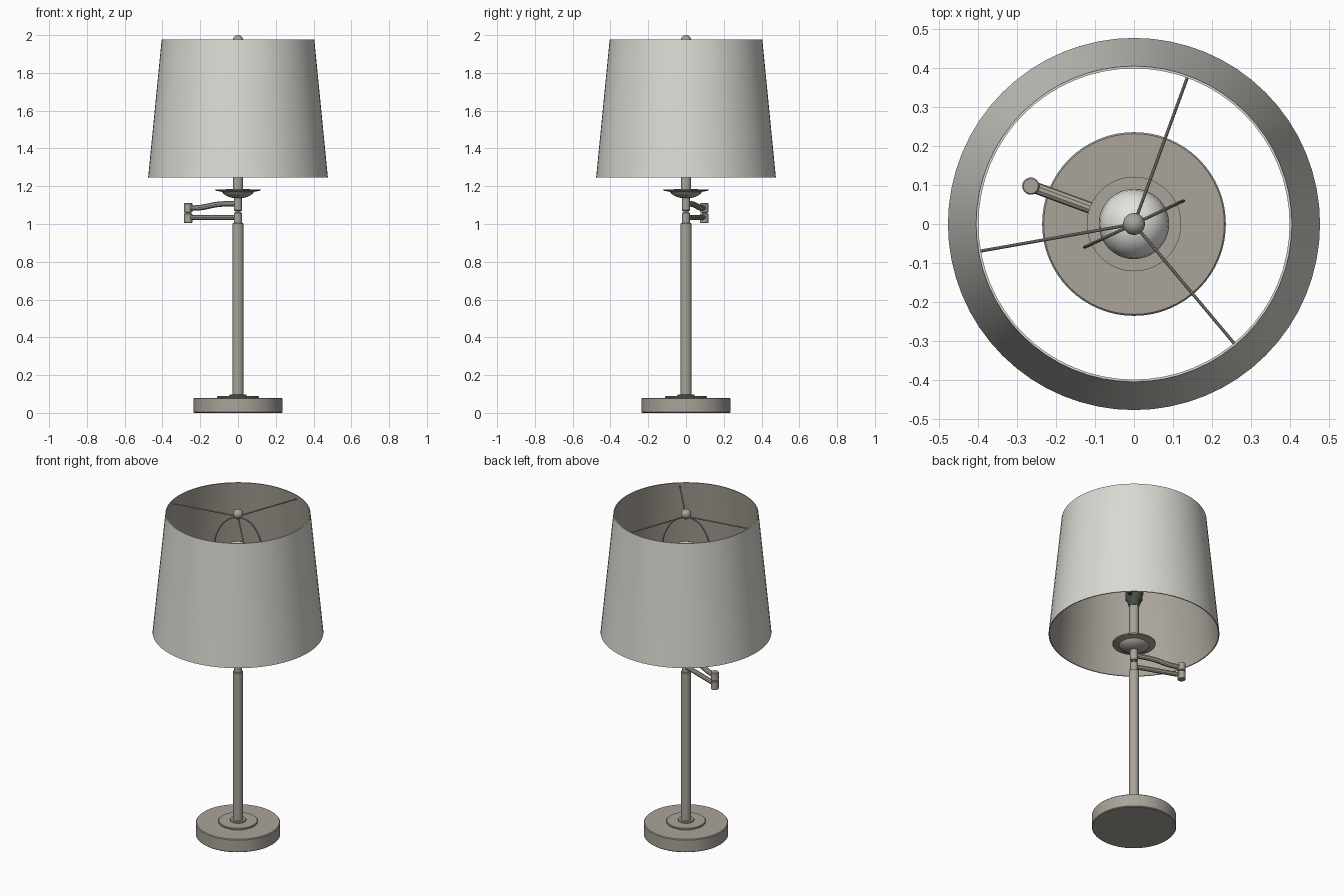
import bpy, math
from mathutils import Vector

if "Cube" in bpy.data.objects:
    bpy.data.objects.remove(bpy.data.objects["Cube"])


def material(name, rgb):
    m = bpy.data.materials.new(name)
    m.diffuse_color = (*rgb, 1)
    m.use_nodes = True
    m.node_tree.nodes["Principled BSDF"].inputs["Base Color"].default_value = m.diffuse_color
    return m


METAL = material("warm grey metal", (0.40, 0.37, 0.32))
FABRIC = material("off white fabric", (0.70, 0.70, 0.65))
GLASS = material("white glass", (0.76, 0.76, 0.73))
DARK = material("dark socket", (0.07, 0.075, 0.065))


def finish(ob, mats):
    for m in mats:
        ob.data.materials.append(m)
    bpy.ops.object.select_all(action='DESELECT')
    bpy.context.view_layer.objects.active = ob
    ob.select_set(True)
    bpy.ops.object.shade_smooth_by_angle(angle=math.radians(35))
    return ob


def lathe(name, profile, mat, at=(0, 0), n=48, closed=False):
    """Revolve (radius, z) points, listed bottom to top on the outside."""
    verts, rings, faces = [], [], []
    for r, z in profile:
        count = 1 if r == 0 else n
        rings.append([len(verts) + i for i in range(count)])
        for i in range(count):
            a = 2 * math.pi * i / n
            verts.append((at[0] + r * math.cos(a), at[1] + r * math.sin(a), z))
    pairs = list(zip(rings, rings[1:]))
    if closed:
        pairs.append((rings[-1], rings[0]))
    for lo, hi in pairs:
        for i in range(n):
            j = (i + 1) % n
            if len(lo) == 1:
                faces.append((lo[0], hi[j], hi[i]))
            elif len(hi) == 1:
                faces.append((lo[i], lo[j], hi[0]))
            else:
                faces.append((lo[i], lo[j], hi[j], hi[i]))
    me = bpy.data.meshes.new(name)
    me.from_pydata(verts, [], faces)
    ob = bpy.data.objects.new(name, me)
    bpy.context.collection.objects.link(ob)
    return finish(ob, [mat])


def cylinder(name, r, z0, z1, mat=METAL, at=(0, 0), bevel=0.003, n=32):
    b = bevel
    return lathe(name, [(0, z0), (r - b, z0), (r, z0 + b), (r, z1 - b), (r - b, z1), (0, z1)], mat, at, n)


def ball(name, r, z, mat, n=32):
    prof = [(r * math.sin(math.pi * k / 16) if 0 < k < 16 else 0,
             z - r * math.cos(math.pi * k / 16)) for k in range(17)]
    return lathe(name, prof, mat, n=n)


def tube(name, points, r, mat=METAL, smooth=False, cyclic=False):
    cu = bpy.data.curves.new(name, 'CURVE')
    cu.dimensions = '3D'
    cu.bevel_depth = r
    cu.bevel_resolution = 3
    cu.use_fill_caps = True
    if smooth:
        sp = cu.splines.new('BEZIER')
        sp.bezier_points.add(len(points) - 1)
        for p, co in zip(sp.bezier_points, points):
            p.co = co
            p.handle_left_type = p.handle_right_type = 'AUTO'
    else:
        sp = cu.splines.new('POLY')
        sp.points.add(len(points) - 1)
        for p, co in zip(sp.points, points):
            p.co = (*co, 1)
    sp.use_cyclic_u = cyclic
    ob = bpy.data.objects.new(name, cu)
    bpy.context.collection.objects.link(ob)
    bpy.ops.object.select_all(action='DESELECT')
    bpy.context.view_layer.objects.active = ob
    ob.select_set(True)
    bpy.ops.object.convert(target='MESH')
    ob = bpy.context.object
    ob.data.materials.clear()
    return finish(ob, [mat])


# base and pole
cylinder("base", 0.235, 0, 0.08, bevel=0.004, n=64)
cylinder("base_plate", 0.11, 0.078, 0.09)
cylinder("base_collar", 0.045, 0.088, 0.098)
cylinder("pole", 0.029, 0.085, 1.005)

# swing arm: hubs on the pole axis, elbow hubs, two arms
ELBOW = (-0.264, 0.097)
cylinder("lower_hub", 0.021, 1.0, 1.06)
cylinder("hub_pin", 0.012, 1.055, 1.075)
cylinder("upper_hub", 0.021, 1.07, 1.145)
cylinder("elbow_lower", 0.022, 1.005, 1.056, at=ELBOW)
cylinder("elbow_pin", 0.013, 1.05, 1.065, at=ELBOW)
cylinder("elbow_upper", 0.022, 1.06, 1.11, at=ELBOW)
arm = lambda t, z: (ELBOW[0] * t, ELBOW[1] * t, z)
tube("lower_arm", [arm(0, 1.035), arm(1, 1.035)], 0.014)
tube("upper_arm", [arm(1, 1.084), arm(0.75, 1.087), arm(0.4, 1.104), arm(0, 1.107)], 0.015, smooth=True)

# dish and stem
lathe("dish", [(0, 1.138), (0.03, 1.138), (0.055, 1.146), (0.078, 1.16), (0.084, 1.17),
               (0.119, 1.177), (0.121, 1.183), (0, 1.185)], METAL)
cylinder("stem", 0.027, 1.18, 1.43)

# socket, bulb
lathe("socket", [(0, 1.42), (0.03, 1.42), (0.034, 1.445), (0.048, 1.465), (0.048, 1.57),
                 (0.04, 1.58), (0, 1.58)], DARK, n=32)
lathe("bulb", [(0, 1.56), (0.038, 1.56), (0.042, 1.60), (0.065, 1.636), (0.083, 1.67), (0.09, 1.705),
               (0.086, 1.735), (0.072, 1.762), (0.05, 1.782), (0.025, 1.792), (0, 1.795)], GLASS, n=40)

# wire harp around the bulb
d = Vector((math.cos(0.44), math.sin(0.44), 0))
half = [(0.04, 1.47), (0.065, 1.48), (0.105, 1.54), (0.136, 1.66), (0.136, 1.76), (0.112, 1.86), (0.06, 1.93)]
path = [(-r, z) for r, z in half] + [(0, 1.95)] + [(r, z) for r, z in reversed(half)]
tube("harp", [tuple(d * r + Vector((0, 0, z))) for r, z in path], 0.004, smooth=True)
for s in (-1, 1):
    tube("harp_saddle", [(0, 0, 1.468), tuple(d * 0.07 * s + Vector((0, 0, 1.482)))], 0.01, DARK)

# finial
cylinder("finial_stem", 0.012, 1.942, 1.96)
ball("finial", 0.028, 1.972, METAL)

# spider spokes and top ring
for deg in (70, 190, 310):
    a = math.radians(deg)
    tube("spoke", [(0, 0, 1.957), (0.4 * math.cos(a), 0.4 * math.sin(a), 1.957)], 0.004)

# shade: thin tapered wall, off white outside and warm grey inside
shade = lathe("shade", [(0.476, 1.245), (0.404, 1.978), (0.398, 1.978), (0.470, 1.245)],
              FABRIC, n=64, closed=True)
shade.data.materials.append(METAL)
for f in shade.data.polygons:
    if f.normal.x * f.center.x + f.normal.y * f.center.y < -0.1:
        f.material_index = 1
